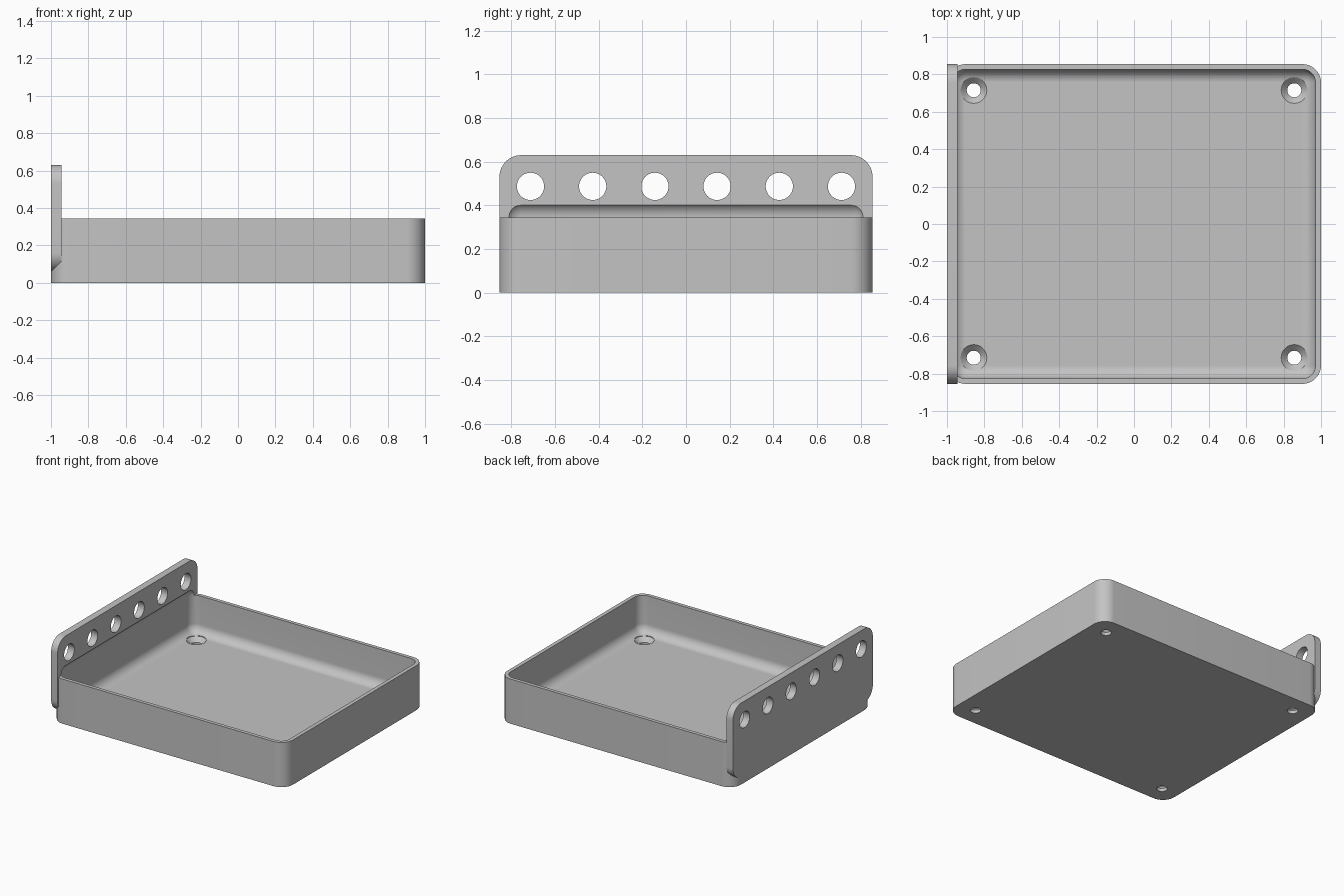
import bpy, bmesh, math
from mathutils import Matrix, Vector

if "Cube" in bpy.data.objects:
    bpy.data.objects.remove(bpy.data.objects["Cube"])

grey = bpy.data.materials.new("plain grey")
grey.use_nodes = True
grey.diffuse_color = (0.55, 0.55, 0.55, 1)
grey.node_tree.nodes["Principled BSDF"].inputs["Base Color"].default_value = (0.55, 0.55, 0.55, 1)


def finish(bm, name):
    bmesh.ops.recalc_face_normals(bm, faces=bm.faces)
    mesh = bpy.data.meshes.new(name)
    bm.to_mesh(mesh)
    bm.free()
    mesh.materials.append(grey)
    obj = bpy.data.objects.new(name, mesh)
    bpy.context.collection.objects.link(obj)
    return obj


def rounded_box(name, low, high, radius, axis=None, segments=14):
    """Box with its edges along one axis rounded, or all edges if axis is None."""
    low, high = Vector(low), Vector(high)
    bm = bmesh.new()
    bmesh.ops.create_cube(bm, size=1)
    bmesh.ops.scale(bm, vec=high - low, verts=bm.verts)
    bmesh.ops.translate(bm, vec=(low + high) / 2, verts=bm.verts)
    edges = [e for e in bm.edges if axis is None
             or abs((e.verts[0].co - e.verts[1].co)[axis]) > 1e-4]
    bmesh.ops.bevel(bm, geom=edges, offset=radius, segments=segments,
                    profile=0.5, affect='EDGES')
    return finish(bm, name)


def turned(name, profile, matrix, sides=40):
    """Solid of revolution from (radius, height) points."""
    bm = bmesh.new()
    rings = []
    for r, z in profile:
        rings.append([bm.verts.new((r * math.cos(math.tau * i / sides),
                                    r * math.sin(math.tau * i / sides), z))
                      for i in range(sides)])
    for a, b in zip(rings, rings[1:]):
        for i in range(sides):
            j = (i + 1) % sides
            bm.faces.new((a[i], a[j], b[j], b[i]))
    bm.faces.new(rings[0])
    bm.faces.new(rings[-1])
    bm.transform(matrix)
    return finish(bm, name)


def combine(target, other, operation):
    mod = target.modifiers.new(operation, 'BOOLEAN')
    mod.operation = operation
    mod.solver = 'EXACT'
    mod.object = other
    bpy.context.view_layer.update()
    with bpy.context.temp_override(object=target, active_object=target):
        bpy.ops.object.modifier_apply(modifier=mod.name)
    bpy.data.objects.remove(other)


HALF_Y, RIM, FLOOR = 0.855, 0.345, 0.057

# Tray body with the upright hanging plate on its right edge
tray = rounded_box("tray_with_hanging_plate", (-1, -HALF_Y, 0), (1, HALF_Y, RIM), 0.1, axis=2)
plate = rounded_box("plate", (-1, -HALF_Y, 0.06), (-0.945, HALF_Y, 0.63), 0.1, axis=0)
combine(tray, plate, 'UNION')

# Filleted cavity, which also scoops into the plate above the rim
cavity = rounded_box("cavity", (-0.97, -0.827, FLOOR), (0.97, 0.827, RIM + 0.072), 0.07)
combine(tray, cavity, 'DIFFERENCE')

# Countersunk screw holes in the floor corners
screw = [(0.0375, -0.05), (0.0375, FLOOR - 0.033), (0.07, FLOOR - 0.0005), (0.07, 0.2)]
for x in (-0.857, 0.857):
    for y in (-0.715, 0.715):
        hole = turned("screw_hole", screw, Matrix.Translation((x, y, 0)))
        combine(tray, hole, 'DIFFERENCE')

# Row of round holes through the plate
for i in range(6):
    place = Matrix.Translation((-1, 0.285 * (i - 2.5), 0.487)) @ Matrix.Rotation(math.pi / 2, 4, 'Y')
    hole = turned("plate_hole", [(0.0625, -0.1), (0.0625, 0.15)], place)
    combine(tray, hole, 'DIFFERENCE')

# Smooth curved faces, keep the edges sharp
bpy.ops.object.select_all(action='DESELECT')
tray.select_set(True)
bpy.context.view_layer.objects.active = tray
bpy.ops.object.shade_smooth_by_angle(angle=math.radians(25))
